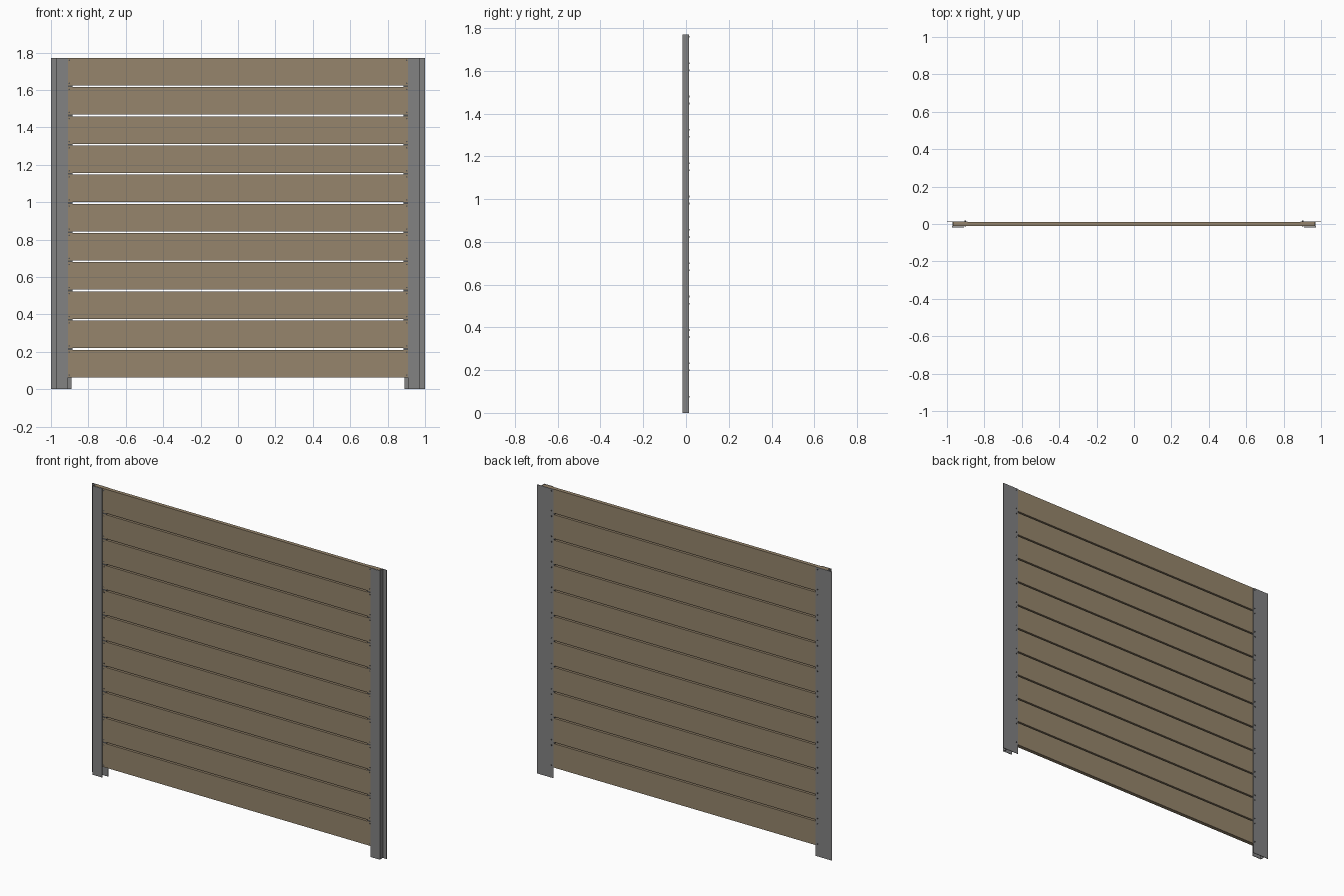
import bpy, bmesh, math
from mathutils import Matrix

if "Cube" in bpy.data.objects:
    bpy.data.objects.remove(bpy.data.objects["Cube"])


def material(name, rgb):
    m = bpy.data.materials.new(name)
    m.diffuse_color = (*rgb, 1)
    m.use_nodes = True
    m.node_tree.nodes["Principled BSDF"].inputs["Base Color"].default_value = m.diffuse_color
    return m


WOOD = material("brown wood", (0.305, 0.235, 0.150))
GREY = material("grey metal", (0.223, 0.223, 0.225))
DARK = material("dark fixing", (0.09, 0.09, 0.09))

HEIGHT, BOTTOM = 1.771, 0.064
COUNT, PITCH, SLAT = 11, 0.156, 0.147
GAP = PITCH - SLAT


def finish(name, bm, mat):
    bmesh.ops.recalc_face_normals(bm, faces=bm.faces)
    me = bpy.data.meshes.new(name)
    bm.to_mesh(me)
    bm.free()
    me.materials.append(mat)
    ob = bpy.data.objects.new(name, me)
    bpy.context.collection.objects.link(ob)
    return ob


def box(bm, x0, x1, y0, y1, z0, z1):
    mat = Matrix.Translation(((x0 + x1) / 2, (y0 + y1) / 2, (z0 + z1) / 2))
    mat = mat @ Matrix.Diagonal((x1 - x0, y1 - y0, z1 - z0, 1))
    bmesh.ops.create_cube(bm, size=1, matrix=mat)


# Posts: wide back flange, web and narrower front flange in one profile
PROFILE = [(1.0, 0.0145), (0.89, 0.0145), (0.89, 0.0115), (0.970, 0.0115),
           (0.970, -0.0145), (0.91, -0.0145), (0.91, -0.0175),
           (0.974, -0.0175), (0.974, 0.0115), (1.0, 0.0115)]
for side, label in ((-1, "left"), (1, "right")):
    bm = bmesh.new()
    face = bm.faces.new([bm.verts.new((side * x, y, 0)) for x, y in PROFILE])
    ext = bmesh.ops.extrude_face_region(bm, geom=[face])
    top = [v for v in ext["geom"] if isinstance(v, bmesh.types.BMVert)]
    bmesh.ops.translate(bm, verts=top, vec=(0, 0, HEIGHT))
    finish(label + "_post", bm, GREY)

    # Screws through the back flange, two per slat end, and gap spacers
    screws, spacers = bmesh.new(), bmesh.new()
    for i in range(COUNT):
        z0 = BOTTOM + i * PITCH
        for z in (z0 + 0.012, z0 + SLAT - 0.012):
            rot = Matrix.Translation((side * 0.902, 0.0025, z)) @ Matrix.Rotation(math.pi / 2, 4, 'X')
            bmesh.ops.create_cone(screws, cap_ends=True, segments=8, radius1=0.004,
                                  radius2=0.004, depth=0.03, matrix=rot)
        if i < COUNT - 1:
            xs = sorted((side * 0.885, side * 0.92))
            box(spacers, *xs, -0.0115, 0.0115, z0 + SLAT, z0 + SLAT + GAP)
    finish(label + "_screws", screws, DARK)
    finish(label + "_spacers", spacers, DARK)

# Horizontal slats held in the post channels
for i in range(COUNT):
    bm = bmesh.new()
    z0 = BOTTOM + i * PITCH
    box(bm, -0.968, 0.968, -0.012, 0.0113, z0, z0 + SLAT)
    finish("slat_%02d" % (i + 1), bm, WOOD)
